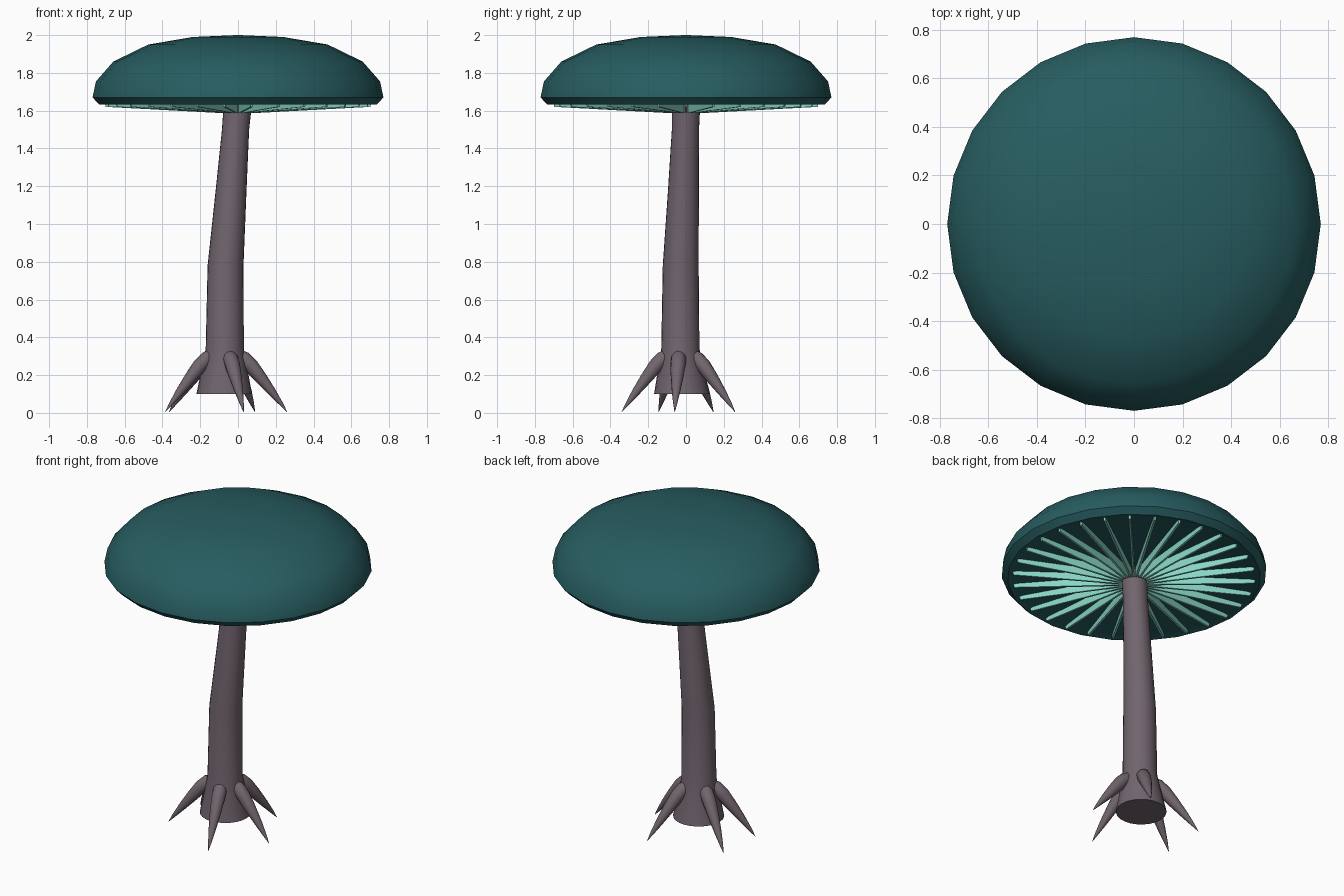
import bpy, bmesh, math
from mathutils import Vector, Matrix

if "Cube" in bpy.data.objects:
    bpy.data.objects.remove(bpy.data.objects["Cube"])


def material(name, rgb):
    m = bpy.data.materials.new(name)
    m.diffuse_color = (*rgb, 1)
    m.use_nodes = True
    m.node_tree.nodes["Principled BSDF"].inputs["Base Color"].default_value = m.diffuse_color
    return m


CAP = material("deep teal", (0.020, 0.108, 0.117))
GILL = material("pale mint", (0.25, 0.68, 0.56))
STEM = material("mauve grey", (0.165, 0.130, 0.156))


def finish(bm, name, mat, smooth=True):
    bmesh.ops.recalc_face_normals(bm, faces=bm.faces)
    me = bpy.data.meshes.new(name)
    bm.to_mesh(me)
    bm.free()
    ob = bpy.data.objects.new(name, me)
    bpy.context.collection.objects.link(ob)
    me.materials.append(mat)
    if smooth:
        bpy.ops.object.select_all(action='DESELECT')
        ob.select_set(True)
        bpy.context.view_layer.objects.active = ob
        bpy.ops.object.shade_smooth_by_angle(angle=math.radians(32))
    return ob


def tube(name, mat, points, radii, sides, level=False):
    """Sweep a circle along points; level keeps every ring horizontal."""
    bm = bmesh.new()
    pts = [Vector(p) for p in points]
    rings = []
    for i, (p, r) in enumerate(zip(pts, radii)):
        t = pts[min(i + 1, len(pts) - 1)] - pts[max(i - 1, 0)]
        t = Vector((0, 0, 1)) if level else t.normalized()
        a = Vector((1, 0, 0)) if level else t.cross(Vector((0, 0, 1))).normalized()
        b = t.cross(a)
        rings.append([bm.verts.new(p + r * (math.cos(k * math.tau / sides) * a
                                            + math.sin(k * math.tau / sides) * b))
                      for k in range(sides)])
    for lo, hi in zip(rings, rings[1:]):
        for k in range(sides):
            n = (k + 1) % sides
            bm.faces.new((lo[k], lo[n], hi[n], hi[k]))
    bm.faces.new(rings[0])
    bm.faces.new(rings[-1])
    return finish(bm, name, mat)


# Cap: domed top, undercut rim and shallow recessed underside
profile = [(0.01, 2.0), (0.24, 1.99), (0.475, 1.95), (0.66, 1.86), (0.752, 1.755),
           (0.77, 1.67), (0.735, 1.633), (0.69, 1.645), (0.01, 1.65)]
tube("cap", CAP, [(0, 0, z) for r, z in profile], [r for r, z in profile], 24, level=True)

# Gills: thin tapered blades radiating under the cap
COUNT = 30
bm = bmesh.new()
blade = [(0.085, 1.587), (0.70, 1.62), (0.71, 1.655), (0.085, 1.655)]
width = [0.006, 0.006, 0.006, 0.006]
for i in range(COUNT):
    rot = Matrix.Rotation(i * math.tau / COUNT, 3, 'Z')
    left, right = ([bm.verts.new(rot @ Vector((r, s * w, z)))
                    for (r, z), w in zip(blade, width)] for s in (1, -1))
    bm.faces.new(left)
    bm.faces.new(right[::-1])
    for k in range(4):
        n = (k + 1) % 4
        bm.faces.new((left[k], right[k], right[n], left[n]))
finish(bm, "gills", GILL, smooth=False)

# Stem: leaning trunk with a flared foot
stem = [(-0.073, -0.022, 0.10, 0.147), (-0.07, -0.03, 0.34, 0.101),
        (-0.066, -0.028, 0.78, 0.095), (-0.035, -0.013, 1.20, 0.081),
        (-0.013, -0.003, 1.50, 0.072), (-0.004, 0, 1.60, 0.074), (0, 0, 1.66, 0.074)]
tube("stem", STEM, [s[:3] for s in stem], [s[3] for s in stem], 24, level=True)

# Roots: five curved, pointed prongs spreading from the foot
centre = Vector((-0.07, -0.03, 0))
tips = [(0.26, -0.06), (0.09, 0.26), (-0.365, 0.145), (-0.385, -0.145), (0.03, -0.34)]
# reach along the root, height, thickness
steps = [(0.20, 0.302, 0.020), (0.235, 0.300, 0.034), (0.30, 0.288, 0.040),
         (0.42, 0.250, 0.040), (0.58, 0.185, 0.033), (0.76, 0.110, 0.022),
         (0.90, 0.050, 0.011), (1.0, 0.005, 0.001)]
for i, (x, y) in enumerate(tips):
    reach = Vector((x, y, 0)) - centre
    tube(f"root_{i + 1}", STEM,
         [centre + reach * f + Vector((0, 0, z)) for f, z, r in steps],
         [r for f, z, r in steps], 12)
